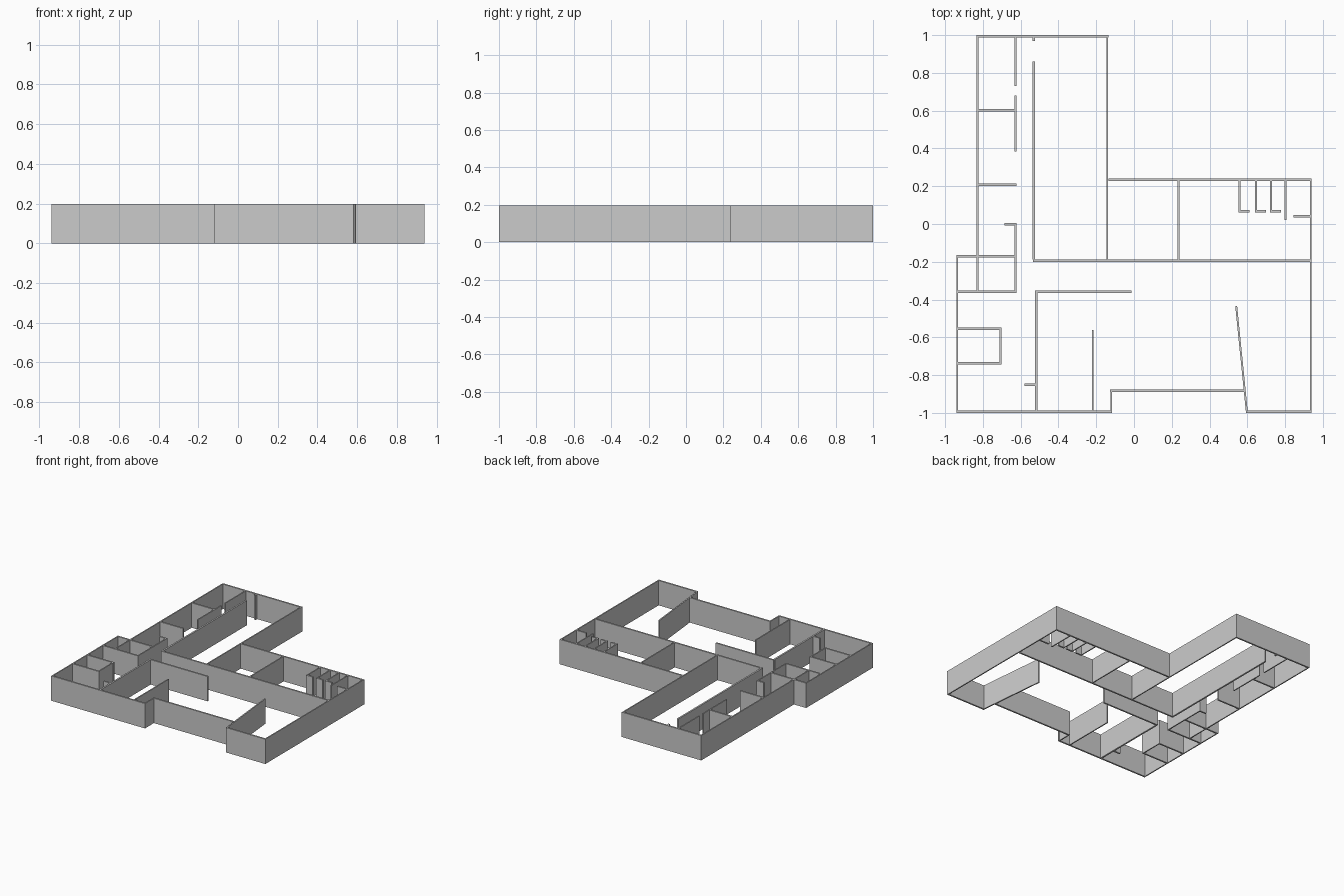
import bpy, bmesh
from math import atan2
from mathutils import Vector, Matrix

if "Cube" in bpy.data.objects:
    bpy.data.objects.remove(bpy.data.objects["Cube"])

H = 0.197           # wall height
THIN, THICK = 0.009, 0.013


def walls(name, runs):
    """One object holding upright slabs; each run is (x1, y1, x2, y2, thickness) on its centre line."""
    bm = bmesh.new()
    for x1, y1, x2, y2, t in runs:
        a, b = Vector((x1, y1, 0)), Vector((x2, y2, 0))
        d = b - a
        mid = (a + b) / 2 + Vector((0, 0, H / 2))
        m = (Matrix.Translation(mid) @ Matrix.Rotation(atan2(d.y, d.x), 4, 'Z')
             @ Matrix.Diagonal((d.length, t, H, 1)))
        bmesh.ops.create_cube(bm, size=1, matrix=m)
    me = bpy.data.meshes.new(name)
    bm.to_mesh(me)
    bm.free()
    ob = bpy.data.objects.new(name, me)
    bpy.context.collection.objects.link(ob)
    return ob


def along_x(y, x1, x2, t=THICK):
    return (x1, y, x2, y, t)


def along_y(x, y1, y2, t=THIN):
    return (x, y1, x, y2, t)


# Outer shell
walls("outer_wall_north_wing", [
    along_x(0.9935, -0.833, -0.136),
    along_y(-0.829, -0.352, 0.987),
    along_y(-0.141, -0.187, 0.987)])
walls("outer_wall_east_wing", [
    along_x(0.235, -0.136, 0.94),
    along_y(0.9355, -0.987, 0.229),
    along_x(-0.9935, 0.60, 0.94)])
walls("outer_wall_southwest", [
    along_y(-0.9355, -0.987, -0.164),
    along_x(-0.9935, -0.94, -0.116),
    along_y(-0.121, -0.987, -0.888),
    along_x(-0.882, -0.126, 0.588)])
walls("slanted_wall", [(0.541, -0.434, 0.598, -1.0, 0.010)])

# Corridor and main dividing walls
walls("corridor_wall", [
    along_y(-0.53, -0.187, 0.86, THICK),
    along_y(-0.53, 0.968, 0.987, THICK),
    along_x(-0.194, -0.536, 0.931)])
walls("east_room_divider", [along_y(0.236, -0.187, 0.229)])

# Small rooms along the west side
walls("west_room_fronts", [
    along_y(-0.627, 0.73, 0.987),
    along_y(-0.627, 0.385, 0.68),
    along_y(-0.627, -0.352, 0.0)])
walls("west_room_dividers",
      [along_x(y, -0.825, -0.623) for y in (0.603, 0.209)]
      + [along_x(-0.001, -0.685, -0.623)]
      + [along_x(y, -0.931, -0.623) for y in (-0.17, -0.358)])
walls("west_closet", [
    along_x(-0.555, -0.931, -0.702),
    along_x(-0.737, -0.931, -0.702),
    along_y(-0.707, -0.731, -0.561)])

# South rooms
walls("south_room_walls", [
    along_x(-0.358, -0.524, -0.013),
    along_y(-0.518, -0.987, -0.364, THICK),
    along_x(-0.852, -0.58, -0.524),
    along_y(-0.219, -0.987, -0.56)])

# Toilet stalls: repeated L-shaped partitions plus a plain screen
stalls = []
for x in (0.559, 0.646, 0.725):
    stalls += [along_y(x, 0.062, 0.229), along_x(0.068, x + 0.004, x + 0.052)]
stalls += [along_y(0.802, 0.02, 0.229), along_x(0.04, 0.845, 0.931)]
walls("stall_partitions", stalls)
